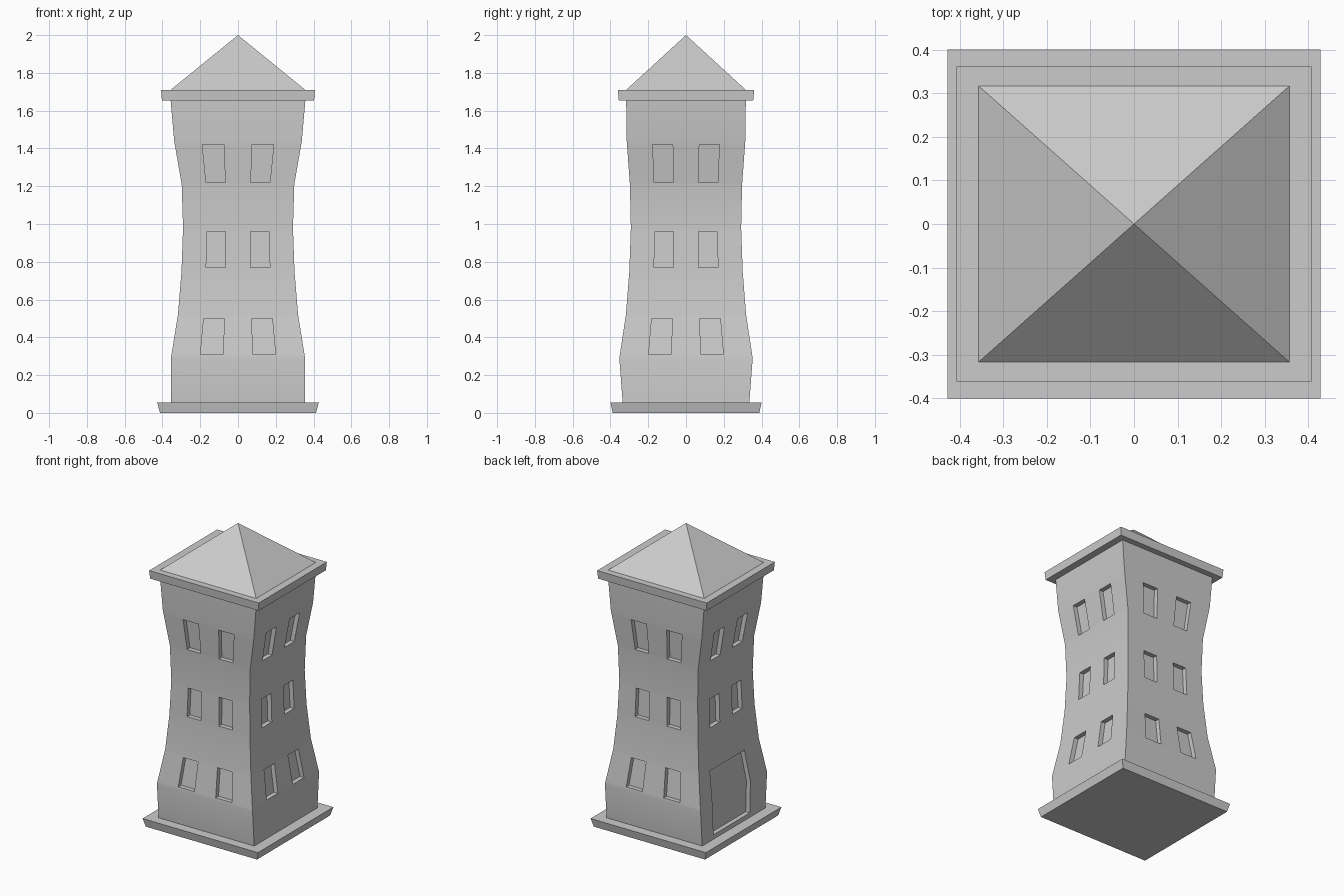
import bpy, bmesh
from mathutils import Vector

if "Cube" in bpy.data.objects:
    bpy.data.objects.remove(bpy.data.objects["Cube"])

# Wavy tower profile: height, half width (x), half depth (y)
PROFILE = [(0.05, 0.355, 0.335), (0.29, 0.355, 0.353), (0.52, 0.318, 0.318),
           (0.75, 0.299, 0.30), (0.98, 0.291, 0.292), (1.21, 0.298, 0.297),
           (1.44, 0.338, 0.314), (1.67, 0.358, 0.317)]
WINDOW_ROWS = [(0.31, 0.50), (0.77, 0.96), (1.22, 1.42)]
WINDOW_COLS = [(-0.565, -0.225), (0.225, 0.565)]
DEPTH = 0.03


def half_size(z):
    for (z0, x0, y0), (z1, x1, y1) in zip(PROFILE, PROFILE[1:]):
        if z <= z1:
            f = (z - z0) / (z1 - z0)
            return x0 + (x1 - x0) * f, y0 + (y1 - y0) * f
    return PROFILE[-1][1:]


def finish(name, bm):
    mesh = bpy.data.meshes.new(name)
    bm.to_mesh(mesh)
    bm.free()
    ob = bpy.data.objects.new(name, mesh)
    bpy.context.collection.objects.link(ob)
    return ob


def add_wall(bm, t, n, openings):
    """One wall: a grid whose opening cells are pushed inwards."""
    us = sorted({-1.0, 1.0} | {u for o in openings for u in o[:2]})
    zs = sorted({p[0] for p in PROFILE} | {z for o in openings for z in o[2:]})

    def point(u, z, d):
        w, l = half_size(z)
        along, out = (w, l) if t.x else (l, w)
        return t * (u * along) + n * (out - d) + Vector((0, 0, z))

    def recessed(i, j):
        if not (0 <= i < len(us) - 1 and 0 <= j < len(zs) - 1):
            return False
        u, z = (us[i] + us[i + 1]) / 2, (zs[j] + zs[j + 1]) / 2
        return any(a < u < b and c < z < d for a, b, c, d in openings)

    def quad(points):
        bm.faces.new([bm.verts.new(p) for p in points])

    for i in range(len(us) - 1):
        for j in range(len(zs) - 1):
            c = [(us[i], zs[j]), (us[i + 1], zs[j]),
                 (us[i + 1], zs[j + 1]), (us[i], zs[j + 1])]
            deep = recessed(i, j)
            quad([point(*p, DEPTH if deep else 0) for p in c])
            if deep:
                for k, (di, dj) in enumerate([(0, -1), (1, 0), (0, 1), (-1, 0)]):
                    if not recessed(i + di, j + dj):
                        a, b = c[k], c[(k + 1) % 4]
                        quad([point(*a, 0), point(*b, 0),
                              point(*b, DEPTH), point(*a, DEPTH)])


def slab(name, z0, z1, bottom, top):
    """Four-sided block with separate bottom and top half sizes."""
    bm = bmesh.new()
    bmesh.ops.create_cube(bm, size=2)
    for v in bm.verts:
        sx, sy = top if v.co.z > 0 else bottom
        v.co = (v.co.x * sx, v.co.y * sy, z1 if v.co.z > 0 else z0)
    bmesh.ops.remove_doubles(bm, verts=bm.verts, dist=1e-5)
    return finish(name, bm)


# Tower walls with windows on all sides and the door on the left side
windows = [(*c, *r) for r in WINDOW_ROWS for c in WINDOW_COLS]
left_openings = [w for w in windows if w[2] > 0.6] + [(-0.64, 0.5, 0.085, 0.50)]
bm = bmesh.new()
for t, n, openings in [((1, 0, 0), (0, -1, 0), windows),
                       ((0, 1, 0), (1, 0, 0), windows),
                       ((-1, 0, 0), (0, 1, 0), windows),
                       ((0, -1, 0), (-1, 0, 0), left_openings)]:
    add_wall(bm, Vector(t), Vector(n), openings)
bmesh.ops.remove_doubles(bm, verts=bm.verts, dist=1e-4)
tower = finish("tower_walls", bm)
bpy.context.view_layer.objects.active = tower
tower.select_set(True)
bpy.ops.object.shade_smooth_by_angle()

# Flared foundation and roof slab
slab("foundation", 0.0, 0.055, (0.413, 0.388), (0.428, 0.40))
slab("eaves", 1.655, 1.71, (0.403, 0.356), (0.407, 0.361))

# Pyramid roof
slab("roof", 1.708, 2.0, (0.359, 0.319), (0.0, 0.0))
